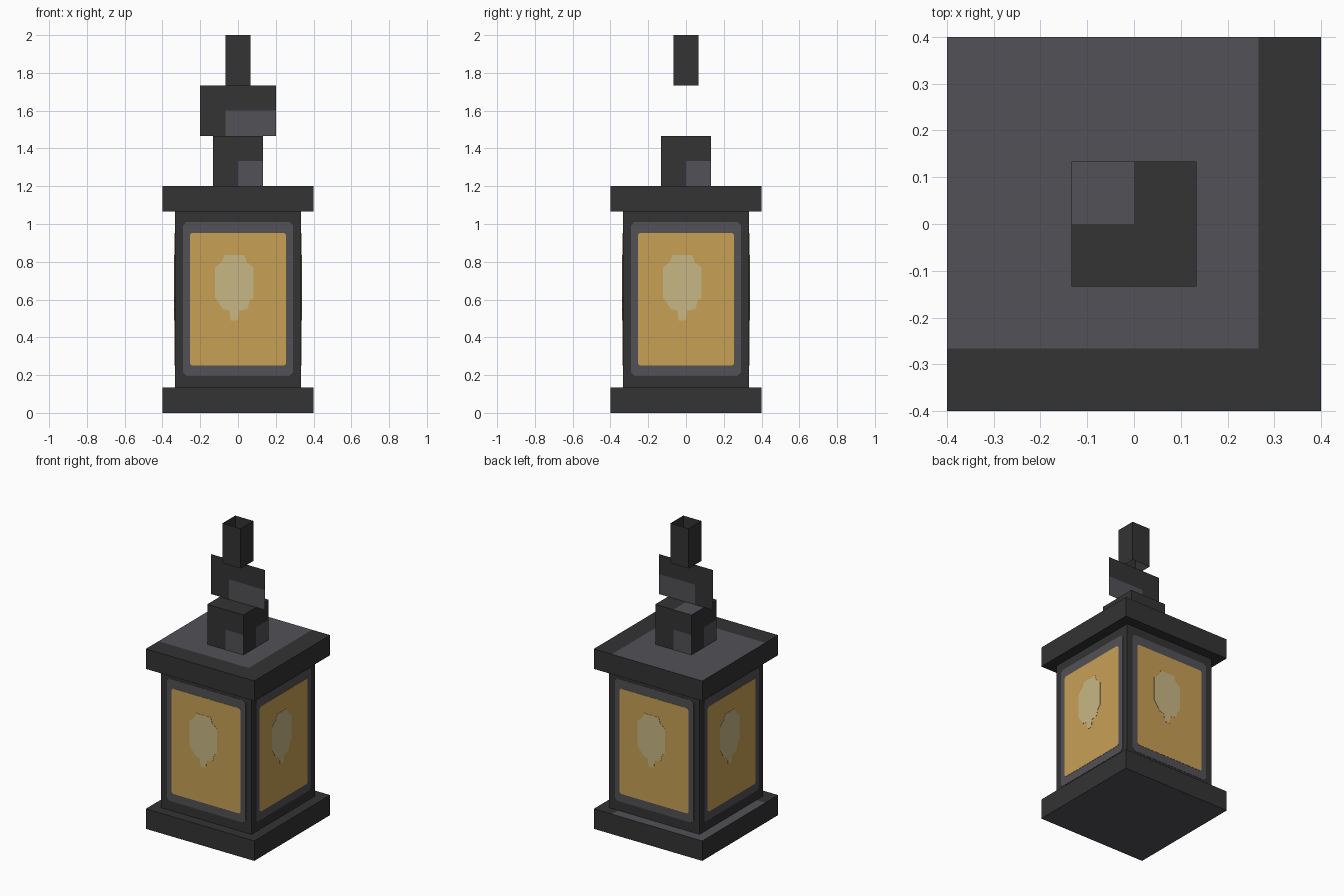
import bpy, bmesh, math
from mathutils import Vector, Matrix

if "Cube" in bpy.data.objects:
    bpy.data.objects.remove(bpy.data.objects["Cube"], do_unlink=True)


def material(name, rgb):
    """Flat material from an 8-bit sRGB colour, stored as linear values."""
    lin = [((c / 255 + 0.055) / 1.055) ** 2.4 for c in rgb] + [1.0]
    m = bpy.data.materials.new(name)
    m.use_nodes = True
    m.diffuse_color = lin
    bsdf = m.node_tree.nodes["Principled BSDF"]
    bsdf.inputs["Base Color"].default_value = lin
    bsdf.inputs["Roughness"].default_value = 0.9
    return m


DARK = material("dark iron", (51, 51, 51))
GREY = material("grey iron", (82, 81, 86))
AMBER = material("amber glass", (200, 160, 86))
FLAME = material("pale flame", (200, 183, 132))
P = 1 / 15  # width of one block step


def finish(bm, name, mats):
    me = bpy.data.meshes.new(name)
    bm.to_mesh(me)
    bm.free()
    for m in mats:
        me.materials.append(m)
    ob = bpy.data.objects.new(name, me)
    bpy.context.collection.objects.link(ob)
    return ob


def box(name, half, z0, z1, cuts=(), is_grey=None, open_ends=False, flat=False):
    """Box centred on the z axis, cut at (axis, value) planes, faces coloured by rule."""
    bm = bmesh.new()
    bmesh.ops.create_cube(bm, size=1)
    bm.transform(Matrix.Translation((0, 0, (z0 + z1) / 2))
                 @ Matrix.Diagonal((half * 2, half * 2, z1 - z0, 1)))
    if open_ends:
        ends = [f for f in bm.faces if abs(f.normal.z) > 0.5]
        bmesh.ops.delete(bm, geom=ends, context='FACES')
    if flat:  # keep only the front face and move it to the middle
        others = [f for f in bm.faces if f.normal.y > -0.5]
        bmesh.ops.delete(bm, geom=others, context='FACES')
        for v in bm.verts:
            v.co.y = 0
    for axis, value in cuts:
        no = Vector((0, 0, 0))
        no[axis] = 1
        bmesh.ops.bisect_plane(bm, geom=bm.verts[:] + bm.edges[:] + bm.faces[:],
                               plane_co=no * value, plane_no=no)
    bm.normal_update()
    if is_grey:
        for f in bm.faces:
            f.material_index = int(is_grey(f.normal, f.calc_center_median()))
    return finish(bm, name, (DARK, GREY))


def corner_patch(c):
    return c.x < 4 * P and c.y > -4 * P


def knob_patch(n, c):
    if n.z > 0.5:
        return c.x < 0 and c.y > 0
    if n.z < -0.5:
        return False
    right = Vector((0, 0, 1)).cross(n)
    return right.dot(c) > 0 and c.z < 20 * P


# Iron body, base and roof
edge_cuts = ((0, 4 * P), (1, -4 * P))
box("base", 6 * P, 0, 2 * P, edge_cuts,
    lambda n, c: n.z < -0.5 or (n.z > 0.5 and corner_patch(c)))
box("lantern_body", 5 * P, 2 * P, 16 * P)
box("roof", 6 * P, 16 * P, 18 * P, edge_cuts,
    lambda n, c: n.z > 0.5 and corner_patch(c))

# Knob, flat link and open chain link on top
box("top_knob", 2 * P, 18 * P, 22 * P, ((0, 0), (1, 0), (2, 20 * P)), knob_patch)
box("flat_link", 3 * P, 22 * P, 26 * P, ((0, -P), (2, 24 * P)),
    lambda n, c: c.x > -P and c.z < 24 * P, flat=True)
box("chain_link", P, 26 * P, 30 * P, open_ends=True)


def plate(name, outline, height, turn, mat):
    """Thin plate standing on a side of the body, outline given in x and z."""
    bm = bmesh.new()
    y = -5 * P
    face = bm.faces.new([bm.verts.new((x, y, z)) for x, z in outline])
    ext = bmesh.ops.extrude_face_region(bm, geom=[face])
    for v in ext["geom"]:
        if isinstance(v, bmesh.types.BMVert):
            v.co.y -= height
    bmesh.ops.recalc_face_normals(bm, faces=bm.faces[:])
    bm.transform(Matrix.Rotation(turn, 4, 'Z'))
    return finish(bm, name, (mat,))


def panel(w, z0, z1, c):
    """Rectangle with clipped corners."""
    return [(-w + c, z0), (w - c, z0), (w, z0 + c), (w, z1 - c),
            (w - c, z1), (-w + c, z1), (-w, z1 - c), (-w, z0 + c)]


flame = [(-0.04, 0.49), (0.0, 0.49), (0.005, 0.54), (0.05, 0.55), (0.06, 0.59),
         (0.082, 0.61), (0.082, 0.77), (0.045, 0.80), (0.035, 0.835),
         (-0.07, 0.835), (-0.085, 0.80), (-0.122, 0.77), (-0.122, 0.61),
         (-0.10, 0.58), (-0.08, 0.55), (-0.045, 0.54)]

# Framed window with a flame on each of the four sides
for i, side in enumerate(("front", "left", "back", "right")):
    turn = i * math.pi / 2
    plate(side + "_window_frame", panel(0.291, 0.196, 1.011, 0.018), 0.0015, turn, GREY)
    plate(side + "_window_glass", panel(0.254, 0.25, 0.952, 0.01), 0.003, turn, AMBER)
    plate(side + "_flame", flame, 0.0045, turn, FLAME)
